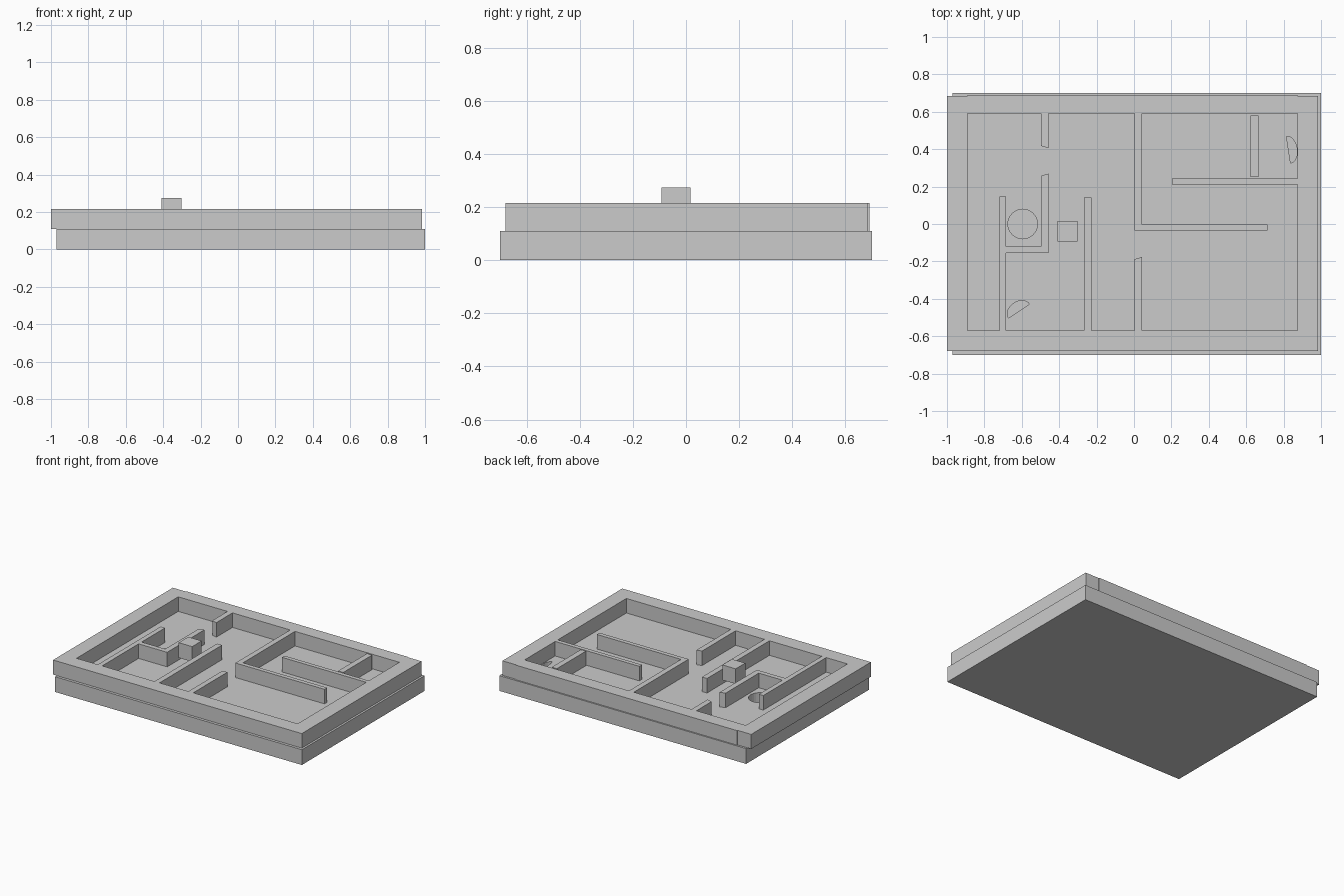
import bpy, bmesh
from math import sin, cos, pi
from mathutils import Vector

if "Cube" in bpy.data.objects:
    bpy.data.objects.remove(bpy.data.objects["Cube"])


def prism(name, pts, z0, z1):
    """Extrude a flat outline between two heights."""
    bm = bmesh.new()
    face = bm.faces.new([bm.verts.new((x, y, z0)) for x, y in pts])
    top = bmesh.ops.extrude_face_region(bm, geom=[face])["geom"]
    verts = [v for v in top if isinstance(v, bmesh.types.BMVert)]
    bmesh.ops.translate(bm, verts=verts, vec=(0, 0, z1 - z0))
    bmesh.ops.recalc_face_normals(bm, faces=bm.faces[:])
    mesh = bpy.data.meshes.new(name)
    bm.to_mesh(mesh)
    bm.free()
    obj = bpy.data.objects.new(name, mesh)
    bpy.context.collection.objects.link(obj)
    return obj


def rect(x0, x1, y0, y1):
    return [(x0, y0), (x1, y0), (x1, y1), (x0, y1)]


def half_round(a, b, bulge, n=16):
    """D-shaped outline from chord a-b, bulging to the left of a->b."""
    a, b = Vector(a), Vector(b)
    mid, half = (a + b) / 2, (b - a) / 2
    out = Vector((-half.y, half.x)).normalized() * bulge
    return [tuple(mid + half * cos(pi * i / n) + out * sin(pi * i / n)) for i in range(n + 1)]


FLOOR, TOP, PIT = 0.11, 0.215, 0.03

# Base slab with sunken pits
base = prism("base_slab", rect(-0.97, 1.0, -0.70, 0.70), 0, FLOOR)
pits = {
    "round_pit": [(-0.595 + 0.079 * cos(2 * pi * i / 32), 0.079 * sin(2 * pi * i / 32)) for i in range(32)],
    "right_half_pit": half_round((0.837, 0.326), (0.815, 0.468), -0.046),
    "left_half_pit": half_round((-0.671, -0.503), (-0.559, -0.428), 0.05),
}
for name, pts in pits.items():
    cutter = prism(name + "_cutter", pts, PIT, FLOOR + 0.05)
    cutter.hide_render = True
    mod = base.modifiers.new(name, "BOOLEAN")
    mod.operation = "DIFFERENCE"
    mod.solver = "EXACT"
    mod.object = cutter
    bpy.context.view_layer.objects.active = base
    bpy.ops.object.modifier_apply(modifier=mod.name)
    bpy.data.objects.remove(cutter)

# Outer frame and inner maze walls, all the same height
walls = {
    "left_frame": rect(-1.0, -0.89, -0.68, 0.685),
    "front_frame": rect(-0.89, 0.875, -0.68, -0.57),
    "back_frame": rect(-0.89, 0.875, 0.59, 0.69),
    "right_frame": rect(0.875, 0.985, -0.68, 0.685),
    "back_stub_wall": [(-0.497, 0.59), (-0.497, 0.417), (-0.457, 0.406), (-0.457, 0.59)],
    "hook_wall": [(-0.72, -0.57), (-0.685, -0.57), (-0.685, -0.155), (-0.457, -0.155),
                  (-0.457, 0.27), (-0.497, 0.257), (-0.497, -0.12), (-0.685, -0.12),
                  (-0.685, 0.147), (-0.72, 0.147)],
    "long_left_wall": rect(-0.267, -0.227, -0.57, 0.142),
    "corner_wall": [(0.003, 0.59), (0.003, -0.034), (0.714, -0.034), (0.714, -0.003),
                    (0.042, -0.003), (0.042, 0.59)],
    "front_stub_wall": [(0.003, -0.57), (0.042, -0.57), (0.042, -0.177), (0.003, -0.188)],
    "right_wall": rect(0.203, 0.875, 0.212, 0.242),
    "short_right_wall": rect(0.624, 0.665, 0.25, 0.58),
}
for name, pts in walls.items():
    prism(name, pts, FLOOR, TOP)

# Small cube playing piece
prism("cube_piece", rect(-0.408, -0.301, -0.093, 0.016), 0.165, 0.274)
